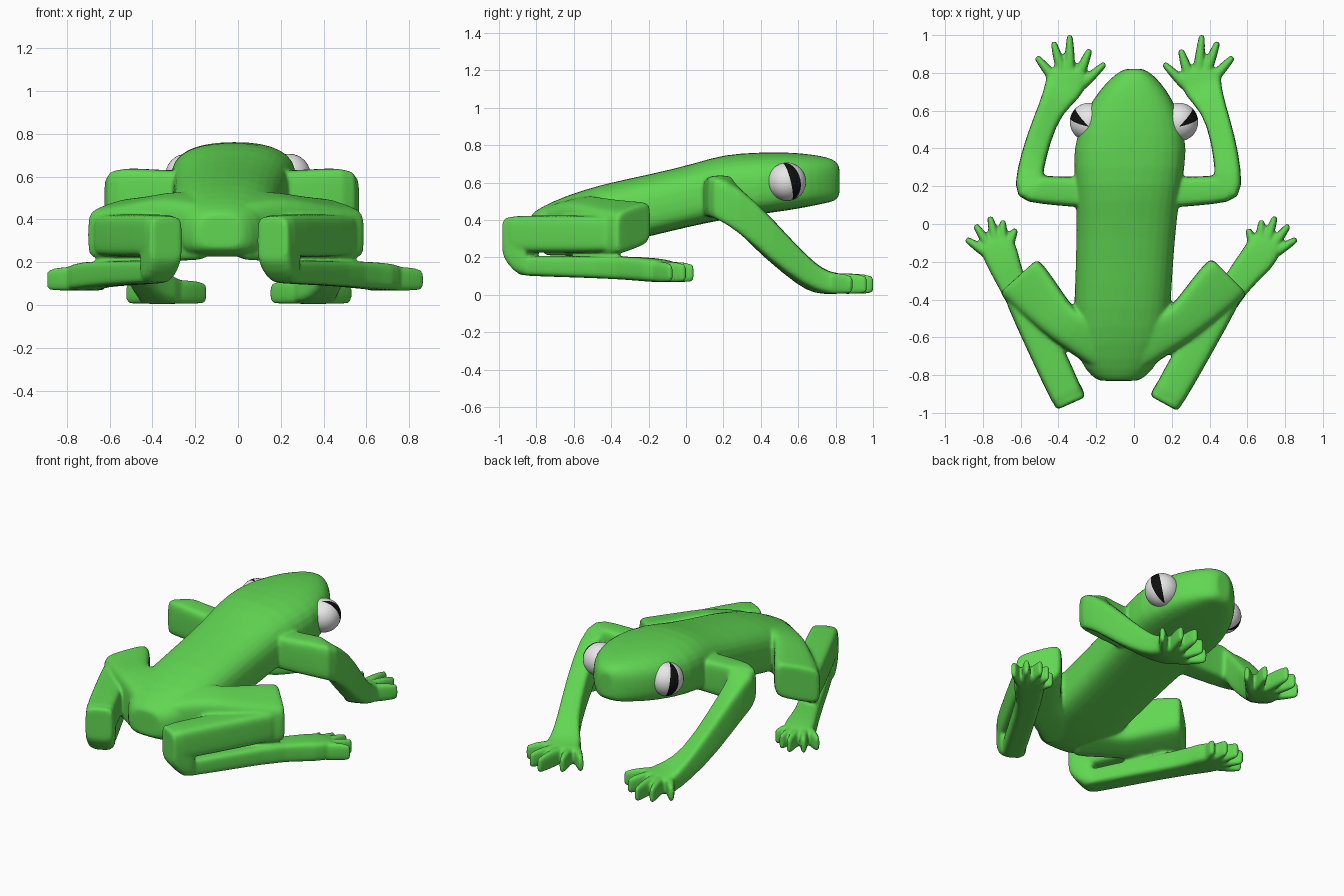
import bpy, bmesh, math
from mathutils import Vector, Matrix

if "Cube" in bpy.data.objects:
    bpy.data.objects.remove(bpy.data.objects["Cube"])


def material(name, rgb):
    m = bpy.data.materials.new(name)
    m.use_nodes = True
    m.diffuse_color = (*rgb, 1)
    m.node_tree.nodes["Principled BSDF"].inputs["Base Color"].default_value = (*rgb, 1)
    return m


green = material("skin green", (0.12, 0.68, 0.085))
white = material("eye white", (0.8, 0.8, 0.8))
black = material("pupil black", (0.005, 0.005, 0.005))


def spine(y):
    """The pose leans: the middle line shifts sideways along the length."""
    return -0.04 + 0.05 * y


def ring(bm, centre, across, height, top_power, low_power, count=16):
    """Rounded-box section; the upper and lower halves may differ in roundness."""
    verts = []
    for i in range(count):
        t = math.tau * (i + 0.5) / count
        c, s = math.cos(t), math.sin(t)
        power = top_power if s > 0 else low_power
        u = math.copysign(abs(c) ** (2 / power), c)
        v = math.copysign(abs(s) ** (2 / power), s)
        verts.append(bm.verts.new(centre + across * u + Vector((0, 0, height / 2 * v))))
    return verts


def end_ring(bm, verts):
    """Smaller copy of an end section, which keeps the end crisp."""
    mid = sum((v.co for v in verts), Vector()) / len(verts)
    return [bm.verts.new(v.co.lerp(mid, 0.2)) for v in verts]


def skin(bm, rings):
    rings = [end_ring(bm, rings[0]), *rings, end_ring(bm, rings[-1])]
    faces = [bm.faces.new(rings[0]), bm.faces.new(rings[-1])]
    for a, b in zip(rings, rings[1:]):
        for i in range(len(a)):
            j = (i + 1) % len(a)
            faces.append(bm.faces.new((a[i], a[j], b[j], b[i])))
    bmesh.ops.recalc_face_normals(bm, faces=faces)


def limb(bm, side, sections, power=5, tilt=0):
    """Loft sections (distance from spine, y, z, width, height), mitred at bends."""
    pts = [Vector((spine(y) + side * a, y, z)) for a, y, z, w, h in sections]
    rings = []
    for i, p in enumerate(pts):
        before = p - pts[i - 1] if i else pts[1] - p
        after = pts[i + 1] - p if i + 1 < len(pts) else before
        before.z = after.z = 0
        before, after = before.normalized(), after.normalized()
        mid = (before + after).normalized()
        half = sections[i][3] / 2 / max(mid.dot(before), 0.6)
        across = Vector((-mid.y, mid.x, tilt * side)) * half
        rings.append(ring(bm, p, across, sections[i][4], power, power))
    skin(bm, rings)


def digits(bm, side, roots, tips, z, height):
    for (a, y), (b, v) in zip(roots, tips):
        mid = ((a + b) / 2, (y + v) / 2)
        limb(bm, side, [(a, y, z, 0.06, height), (*mid, z, 0.052, height),
                        (b, v, z - 0.005, 0.03, height * 0.85)], 3)


# Torso and head: y, half width, underside, top
bm = bmesh.new()
torso = [(-0.83, 0.11, 0.26, 0.43), (-0.78, 0.18, 0.225, 0.47), (-0.65, 0.25, 0.22, 0.53),
         (-0.45, 0.26, 0.25, 0.595), (-0.2, 0.26, 0.31, 0.645), (0.05, 0.27, 0.37, 0.705),
         (0.2, 0.285, 0.4, 0.755), (0.4, 0.31, 0.43, 0.765), (0.55, 0.265, 0.45, 0.765),
         (0.66, 0.215, 0.47, 0.755), (0.75, 0.145, 0.49, 0.74), (0.8, 0.09, 0.5, 0.72),
         (0.82, 0.05, 0.53, 0.69)]
skin(bm, [ring(bm, Vector((spine(y), y, (lo + hi) / 2)), Vector((w, 0, 0)), hi - lo, 2.5, 4)
          for y, w, lo, hi in torso])

# Arms and hands
arm = [(0.15, 0.17, 0.52, 0.17, 0.22), (0.3, 0.17, 0.52, 0.16, 0.22),
       (0.44, 0.18, 0.525, 0.15, 0.23), (0.53, 0.19, 0.525, 0.15, 0.23),
       (0.525, 0.28, 0.46, 0.14, 0.25), (0.49, 0.45, 0.295, 0.13, 0.24),
       (0.43, 0.62, 0.13, 0.13, 0.17), (0.37, 0.71, 0.07, 0.2, 0.13),
       (0.35, 0.78, 0.062, 0.23, 0.12), (0.35, 0.82, 0.06, 0.18, 0.11)]
finger_roots = [(0.28, 0.73), (0.29, 0.79), (0.34, 0.8), (0.38, 0.8), (0.42, 0.77)]
finger_tips = [(0.155, 0.85), (0.24, 0.925), (0.35, 1), (0.435, 0.965), (0.52, 0.885)]

# Hind legs: sloping thigh, shin folded back to the heel, long foot running forward
thigh = [(0.045, -0.68, 0.36, 0.26, 0.28), (0.205, -0.59, 0.37, 0.22, 0.3),
         (0.305, -0.54, 0.365, 0.2, 0.3), (0.405, -0.44, 0.36, 0.24, 0.27),
         (0.52, -0.315, 0.355, 0.28, 0.25), (0.558, -0.275, 0.36, 0.27, 0.23)]
shin = [(0.555, -0.35, 0.325, 0.18, 0.2), (0.4, -0.655, 0.325, 0.18, 0.2),
        (0.25, -0.945, 0.325, 0.18, 0.2)]
heel = [(0.315, -0.82, 0.25, 0.16, 0.3), (0.275, -0.89, 0.26, 0.175, 0.31),
        (0.245, -0.95, 0.31, 0.175, 0.22)]
toe_roots = [(0.66, -0.14), (0.68, -0.12), (0.71, -0.12), (0.74, -0.13), (0.75, -0.16)]
toe_tips = [(0.615, -0.025), (0.685, 0.02), (0.755, 0.04), (0.83, -0.005), (0.875, -0.08)]

for side in (-1, 1):
    spread = 0.03 * side
    foot = [(0.28, -0.88, 0.155, 0.14, 0.11), (0.45, -0.57, 0.15, 0.14, 0.115),
            (0.6, -0.3, 0.143, 0.14, 0.125), (0.68 + spread, -0.18, 0.133, 0.19, 0.13),
            (0.71 + spread, -0.11, 0.126, 0.18, 0.12),
            (0.72 + spread, -0.08, 0.124, 0.14, 0.11)]
    for part in (arm, shin, heel, foot):
        limb(bm, side, part)
    limb(bm, side, thigh, tilt=0.25)
    digits(bm, side, finger_roots, finger_tips, 0.06, 0.115)
    digits(bm, side, [(a + spread, y) for a, y in toe_roots],
           [(a + spread, y) for a, y in toe_tips], 0.122, 0.115)

# Fuse all limbs with the torso into one soft skin
mesh = bpy.data.meshes.new("body")
bm.to_mesh(mesh)
bm.free()
mesh.materials.append(green)
body = bpy.data.objects.new("body", mesh)
bpy.context.collection.objects.link(body)
rounding = body.modifiers.new("round", "SUBSURF")
rounding.levels = rounding.render_levels = 1
blend = body.modifiers.new("blend", "REMESH")
blend.mode = "VOXEL"
blend.voxel_size = 0.009
blend.use_smooth_shade = True
soften = body.modifiers.new("soften", "SMOOTH")
soften.factor = 0.5
soften.iterations = 8

# Eyes: balls with an upright slit pupil running from pole to pole
for side, name in ((-1, "right_eye"), (1, "left_eye")):
    mesh = bpy.data.meshes.new(name)
    bm = bmesh.new()
    bmesh.ops.create_uvsphere(bm, u_segments=32, v_segments=20, radius=0.102)
    for f in bm.faces:
        c = f.calc_center_median()
        angle = math.degrees(math.atan2(c.y, c.x * side))
        f.material_index = int(11 < angle < 45)
        f.smooth = True
    bm.transform(Matrix.Rotation(math.radians(14), 4, "X"))
    bm.to_mesh(mesh)
    bm.free()
    mesh.materials.append(white)
    mesh.materials.append(black)
    eye = bpy.data.objects.new(name, mesh)
    eye.location = (0.238 * side, 0.54, 0.605)
    bpy.context.collection.objects.link(eye)
